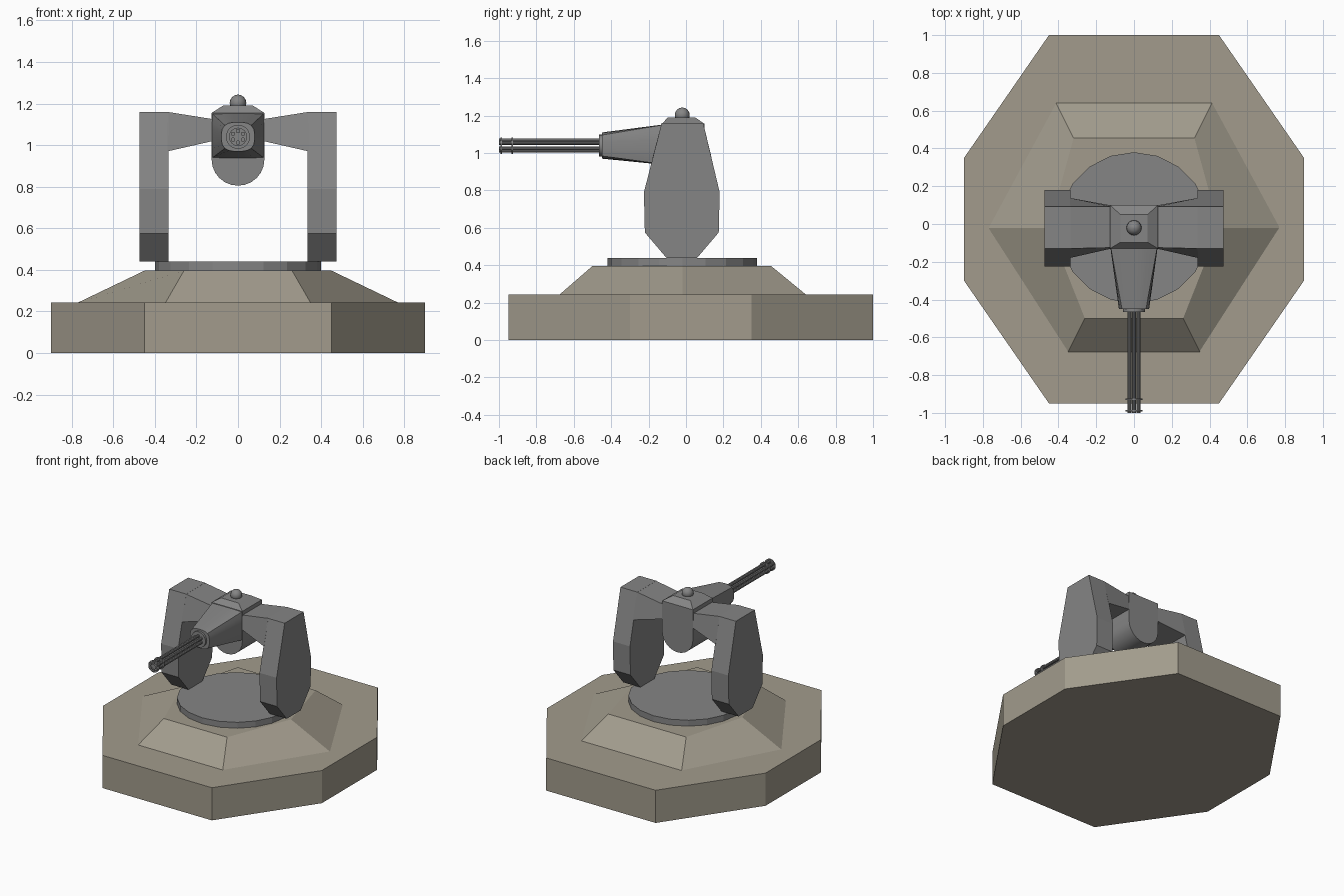
import bpy, bmesh, math
from mathutils import Vector

if "Cube" in bpy.data.objects:
    bpy.data.objects.remove(bpy.data.objects["Cube"])


def material(name, rgb):
    m = bpy.data.materials.new(name)
    m.diffuse_color = (*rgb, 1)
    m.use_nodes = True
    m.node_tree.nodes["Principled BSDF"].inputs["Base Color"].default_value = m.diffuse_color
    return m


TAN = material("tan_stone", (0.36, 0.33, 0.265))
GREY = material("gun_grey", (0.235, 0.235, 0.235))


def loft(name, rings, mat, smooth=False):
    """Skin a list of equal-length vertex rings and cap both ends."""
    bm = bmesh.new()
    vs = [[bm.verts.new(p) for p in ring] for ring in rings]
    n = len(rings[0])
    for a, b in zip(vs, vs[1:]):
        for i in range(n):
            j = (i + 1) % n
            bm.faces.new((a[i], a[j], b[j], b[i]))
    bm.faces.new(vs[0])
    bm.faces.new(vs[-1])
    bmesh.ops.recalc_face_normals(bm, faces=bm.faces)
    me = bpy.data.meshes.new(name)
    bm.to_mesh(me)
    bm.free()
    me.materials.append(mat)
    ob = bpy.data.objects.new(name, me)
    bpy.context.collection.objects.link(ob)
    if smooth:
        bpy.ops.object.select_all(action='DESELECT')
        ob.select_set(True)
        bpy.context.view_layer.objects.active = ob
        bpy.ops.object.shade_smooth_by_angle(angle=math.radians(35))
    return ob


def at_z(pts, z):
    return [(x, y, z) for x, y in pts]


def at_y(pts, y):
    return [(x, y, z) for x, z in pts]


def circle(r, n, cx=0.0, cy=0.0, start=0.0):
    return [(cx + r * math.cos(start + math.tau * i / n),
             cy + r * math.sin(start + math.tau * i / n)) for i in range(n)]


def rect(x, y0, y1):
    return [(-x, y0), (x, y0), (x, y1), (-x, y1)]


def rod(name, r, y0, y1, cx=0.0, cz=1.04, n=16):
    c = circle(r, n, cx, cz)
    return loft(name, [at_y(c, y0), at_y(c, y1)], GREY, True)


# octagonal base slab
half = [(0.45, -0.95), (0.9, -0.30), (0.9, 0.35), (0.45, 1.0)]
octagon = half + [(-x, y) for x, y in reversed(half)]
loft("base_slab", [at_z(octagon, 0), at_z(octagon, 0.243)], TAN)

# sloped six-sided plinth
def hexagon(xf, yf, xs, xb, yb):
    return [(xf, yf), (xs, -0.02), (xb, yb), (-xb, yb), (-xs, -0.02), (-xf, yf)]


loft("plinth", [at_z(hexagon(0.35, -0.68, 0.775, 0.415, 0.645), 0.24),
                at_z(hexagon(0.26, -0.5, 0.45, 0.32, 0.455), 0.396)], TAN)

# turntable disc
disc = circle(0.4, 20, 0, -0.02, math.pi / 2)
loft("turntable", [at_z(disc, 0.39), at_z(disc, 0.44)], GREY)

# side arms with tapered brackets reaching inwards
arm_profile = [(-0.105, 0.44), (0.06, 0.44), (0.175, 0.575), (0.18, 0.79),
               (0.092, 1.16), (-0.13, 1.16), (-0.225, 0.79), (-0.22, 0.575)]
root = [(-0.18, 0.97), (0.138, 0.97), (0.092, 1.16), (-0.13, 1.16)]
tip = [(-0.13, 1.02), (0.098, 1.02), (0.092, 1.125), (-0.125, 1.125)]
for side, s in (("left", -1), ("right", 1)):
    loft(side + "_arm", [[(s * x, y, z) for y, z in arm_profile]
                         for x in (0.335, 0.475)], GREY)
    loft(side + "_bracket", [[(s * 0.34, y, z) for y, z in root],
                             [(s * 0.12, y, z) for y, z in tip]], GREY)

# gun body with rounded underside
u = [(0.127, 1.155)] + [(0.127 * math.cos(a), 0.93 + 0.125 * math.sin(a))
     for a in [-math.pi * i / 12 for i in range(13)]] + [(-0.127, 1.155)]
loft("gun_body", [at_y(u, -0.13), at_y(u, 0.10)], GREY, True)

# bevelled cap and sensor dome
loft("body_cap", [at_z(rect(0.127, -0.13, 0.10), 1.155),
                  at_z(rect(0.072, -0.097, 0.05), 1.19)], GREY)
dome = [at_z(circle(0.04 * math.sin(t), 16, 0, -0.02), 1.203 - 0.04 * math.cos(t))
        for t in [math.pi * (i + 0.15) / 8.3 for i in range(9)]]
loft("sensor_dome", dome, GREY, True)

# barrel housing: square at the body, rounded at the muzzle end
def rounded(hx, hz, cz, power):
    out = []
    for i in range(24):
        a = math.tau * i / 24
        c, s = math.cos(a), math.sin(a)
        k = (abs(c) ** power + abs(s) ** power) ** (-1 / power)
        out.append((hx * c * k, cz + hz * s * k))
    return out


loft("barrel_housing", [at_y(rounded(0.125, 0.107, 1.045, 40), -0.125),
                        at_y(rounded(0.08, 0.07, 1.04, 3), -0.45)], GREY, True)
rod("housing_collar", 0.058, -0.465, -0.445, n=24)

# rotary barrels and clamp rings
for i, (x, z) in enumerate(circle(0.028, 6, 0, 1.04, math.pi / 6)):
    rod("barrel_%d" % (i + 1), 0.0105, -1.0, -0.46, x, z, 10)
for i, y in enumerate((-0.992, -0.932)):
    rod("clamp_ring_%d" % (i + 1), 0.044, y, y + 0.008)
